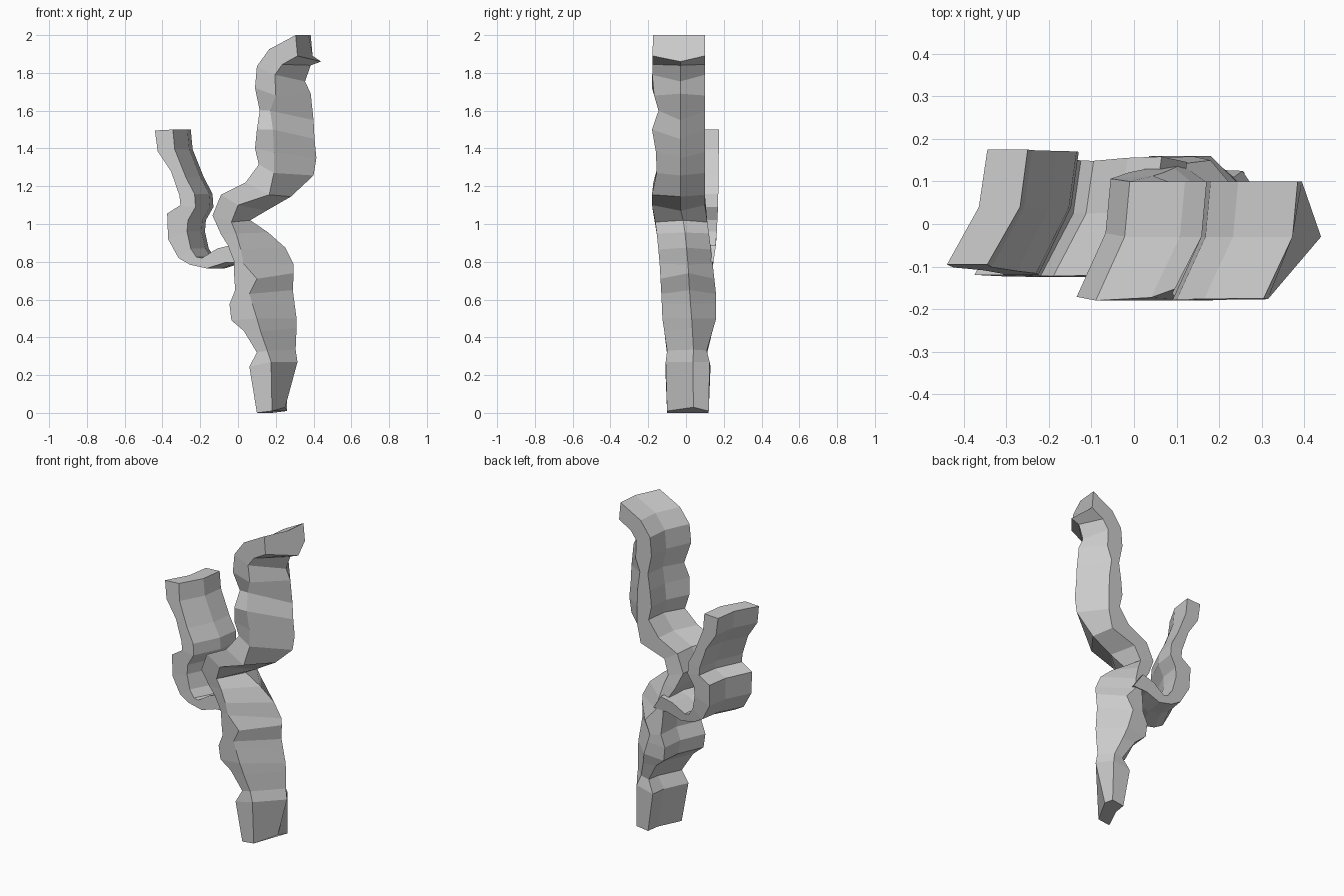
import bpy, bmesh


def lerp_table(table, z):
    # depth (front, middle, back) interpolated by height
    if z <= table[0][0]:
        return table[0][1:]
    for a, b in zip(table, table[1:]):
        if z <= b[0]:
            t = (z - a[0]) / (b[0] - a[0])
            return [p + (q - p) * t for p, q in zip(a[1:], b[1:])]
    return table[-1][1:]


def loft(name, rings):
    # six-sided rings bridged into a closed flat-shaded limb
    bm = bmesh.new()
    loops = [[bm.verts.new(p) for p in r] for r in rings]
    for a, b in zip(loops, loops[1:]):
        for i in range(6):
            j = (i + 1) % 6
            bm.faces.new((a[i], a[j], b[j], b[i]))
    bm.faces.new(loops[0][::-1])
    bm.faces.new(loops[-1])
    bmesh.ops.recalc_face_normals(bm, faces=bm.faces)
    me = bpy.data.meshes.new(name)
    bm.to_mesh(me)
    bm.free()
    ob = bpy.data.objects.new(name, me)
    bpy.context.collection.objects.link(ob)
    return ob


def ring(depth, left, ridge, right, dm, db):
    # front-left, front ridge, right bulge, back-right, back-left, left middle
    (lx, lz), (rx, rz), (mx, mz) = left, ridge, right
    f, m, b = 0, 1, 2
    y = lambda z, k: lerp_table(depth, z)[k]
    return [(lx, y(lz, f), lz), (rx, y(rz, f), rz), (mx, y(mz, m), mz),
            (rx + db, y(rz, b), rz), (lx + db, y(lz, b), lz), (lx + dm, y(lz, m), lz)]


# Main trunk: left edge, front ridge and right edge (x, z) of each ring
trunk = [
    (.10, 0, .18, .01, .25, .03),
    (.06, .245, .175, .27, .315, .27),
    (.10, .32, .155, .33, .305, .335),
    (.03, .435, .12, .43, .31, .45),
    (-.035, .49, .10, .50, .31, .50),
    (-.045, .575, .075, .58, .30, .575),
    (-.015, .65, .06, .63, .29, .65),
    (-.02, .725, .10, .71, .295, .74),
    (-.02, .80, .03, .79, .295, .785),
    (-.055, .89, .015, .865, .25, .875),
    (-.09, .945, -.01, .95, .16, .955),
    (-.135, 1.045, -.035, 1.01, .065, 1.02),
    (-.09, 1.155, 0, 1.10, .15, 1.07),
    (.04, 1.22, .165, 1.155, .28, 1.145),
    (.11, 1.315, .19, 1.27, .40, 1.257),
    (.09, 1.40, .19, 1.38, .415, 1.35),
    (.10, 1.50, .185, 1.50, .405, 1.45),
    (.115, 1.60, .17, 1.60, .40, 1.55),
    (.09, 1.72, .20, 1.68, .385, 1.69),
    (.10, 1.835, .195, 1.79, .355, 1.755),
    (.165, 1.925, .235, 1.845, .385, 1.84),
    (.305, 2.0, .315, 1.89, .44, 1.86),
]
trunk_depth = [
    (0, -.10, .04, .12), (.25, -.11, .035, .13), (.33, -.10, .04, .11),
    (.50, -.125, .03, .16), (.62, -.13, .02, .16), (.80, -.14, .01, .14),
    (1.0, -.16, -.01, .115), (1.08, -.18, -.03, .10), (1.2, -.18, -.03, .10),
    (1.3, -.145, -.03, .10), (1.5, -.18, -.03, .10), (1.58, -.14, -.03, .10),
    (1.72, -.18, -.03, .10), (2.0, -.175, -.03, .10),
]
loft("trunk", [ring(trunk_depth, r[0:2], r[2:4], r[4:6], .068, .08) for r in trunk])

# Side branch: outer edge and front ridge (x, z), curling up from the trunk
branch = [
    (.03, .80, -.03, .89),
    (-.07, .795, -.11, .87),
    (-.165, .765, -.19, .82),
    (-.255, .785, -.22, .825),
    (-.315, .82, -.25, .87),
    (-.37, .92, -.27, .96),
    (-.375, 1.055, -.265, 1.02),
    (-.305, 1.10, -.225, 1.09),
    (-.31, 1.15, -.23, 1.16),
    (-.355, 1.28, -.275, 1.245),
    (-.425, 1.385, -.335, 1.395),
    (-.44, 1.495, -.345, 1.50),
]
branch_depth = [(.76, -.125, .02, .14), (.9, -.12, .03, .16),
                (1.1, -.12, .04, .17), (1.5, -.095, .04, .175)]
loft("side_branch", [ring(branch_depth, r[0:2], r[2:4], (r[2] + .077, r[3]), .075, .095)
                     for r in branch])
